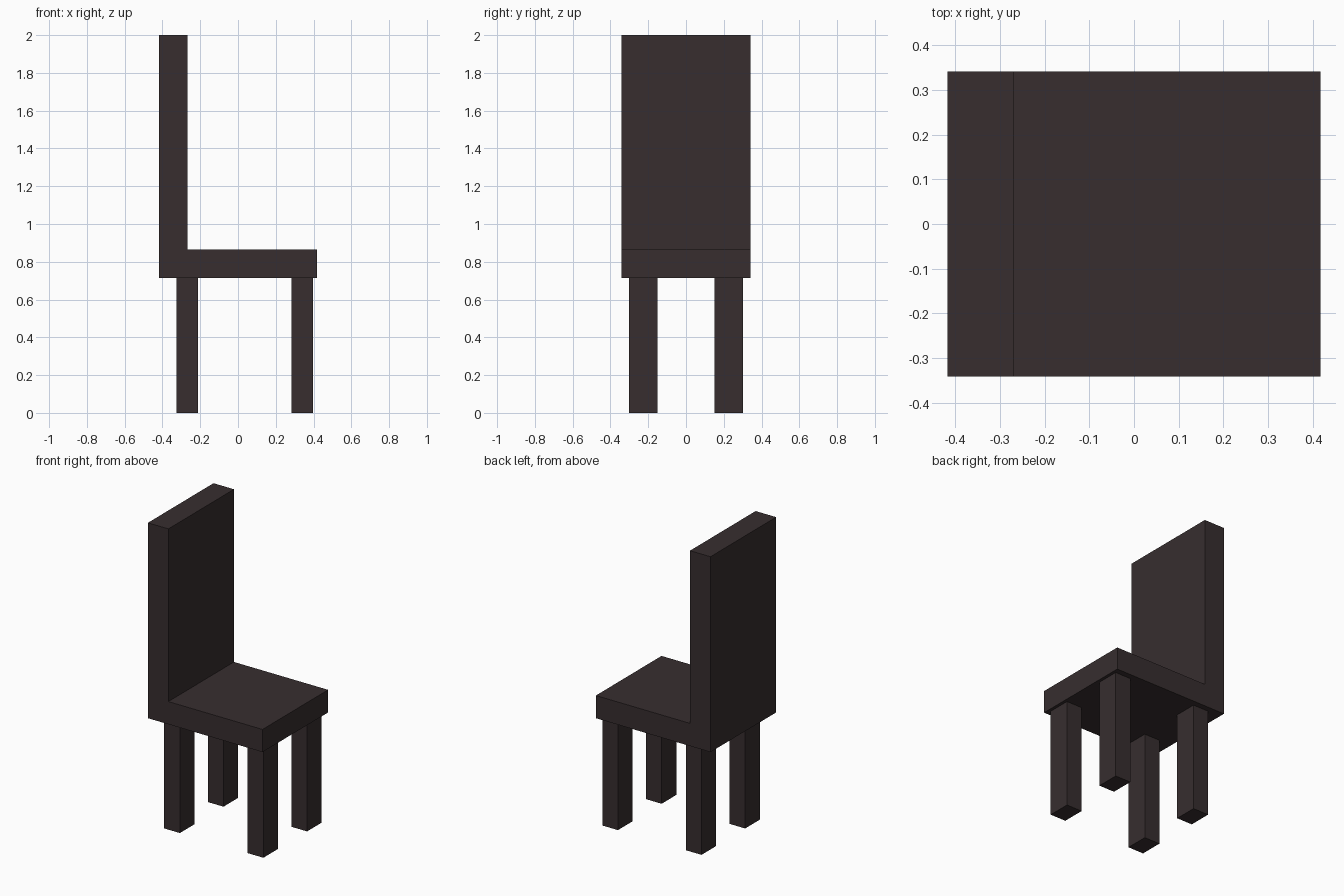
import bpy
import bmesh

if "Cube" in bpy.data.objects:
    bpy.data.objects.remove(bpy.data.objects["Cube"])

wood = bpy.data.materials.new("dark brown wood")
wood.diffuse_color = (0.038, 0.027, 0.028, 1.0)
wood.use_nodes = True
wood.node_tree.nodes["Principled BSDF"].inputs["Base Color"].default_value = wood.diffuse_color


def extrude_profile(name, points, vec):
    """Closed prism from a flat outline swept along vec."""
    bm = bmesh.new()
    face = bm.faces.new([bm.verts.new(p) for p in points])
    res = bmesh.ops.extrude_face_region(bm, geom=[face], use_keep_orig=True)
    moved = [v for v in res["geom"] if isinstance(v, bmesh.types.BMVert)]
    bmesh.ops.translate(bm, verts=moved, vec=vec)
    bmesh.ops.recalc_face_normals(bm, faces=bm.faces)
    mesh = bpy.data.meshes.new(name)
    bm.to_mesh(mesh)
    bm.free()
    mesh.materials.append(wood)
    obj = bpy.data.objects.new(name, mesh)
    bpy.context.collection.objects.link(obj)
    return obj


# Seat and backrest: one L-shaped side profile swept across the width
HALF_W, SEAT_LOW, SEAT_TOP = 0.341, 0.715, 0.864
profile = [(-0.417, SEAT_LOW), (0.417, SEAT_LOW), (0.417, SEAT_TOP),
           (-0.268, SEAT_TOP), (-0.268, 2.0), (-0.417, 2.0)]
extrude_profile("seat_and_backrest",
                [(x, -HALF_W, z) for x, z in profile], (0, 2 * HALF_W, 0))

# Four straight legs
LEG_X, LEG_Y = 0.057, 0.076
for end, cx in (("back", -0.268), ("front", 0.34)):
    for side, cy in (("right", -0.227), ("left", 0.227)):
        corners = [(cx + sx * LEG_X, cy + sy * LEG_Y, 0)
                   for sx, sy in ((-1, -1), (1, -1), (1, 1), (-1, 1))]
        extrude_profile(f"{end}_{side}_leg", corners, (0, 0, SEAT_LOW))
